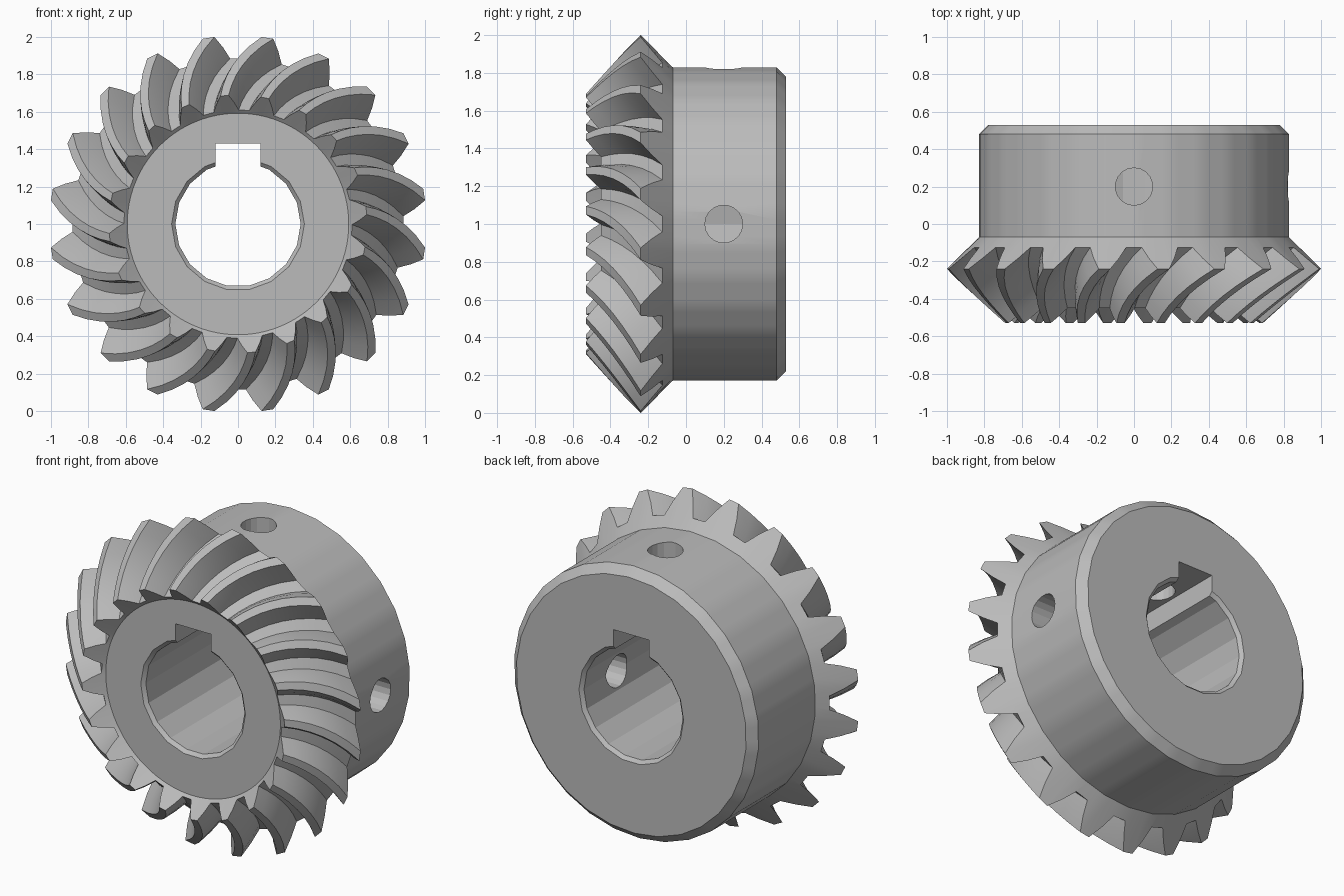
import bpy, bmesh
from math import sin, cos, pi, radians
from mathutils import Matrix

cube = bpy.data.objects.get("Cube")
if cube:
    bpy.data.objects.remove(cube, do_unlink=True)

steel = bpy.data.materials.new("steel_grey")
steel.use_nodes = True
grey = (0.5, 0.5, 0.5, 1)
steel.diffuse_color = grey
steel.node_tree.nodes["Principled BSDF"].inputs["Base Color"].default_value = grey

TEETH, STATIONS = 20, 7
PITCH = 360 / TEETH
TWIST = 15
# Tooth section: (half-angle offset in degrees, height from root to tip)
SECTION = [(-6.3, 0), (-4.2, 0.5), (-1.8, 1), (1.8, 1), (4.2, 0.5), (6.3, 0)]
COUNT = TEETH * len(SECTION)


def polar(r, y, deg):
    """Point around the gear axis, measured from the top."""
    a = radians(deg)
    return (r * sin(a), y, 1 + r * cos(a))


def mix(a, b, t):
    return a + (b - a) * t


def tooth_ring(t):
    """One ring of tooth sections, from the inner end (0) to the outer end (1)."""
    root = mix(0.61, 0.885, t), mix(-0.45, -0.125, t)
    tip = mix(0.69, 1.008, t), mix(-0.53, -0.24, t)
    turn = PITCH / 2 - TWIST * (1 - 0.55 * t - 0.45 * t * t)
    return [polar(mix(root[0], tip[0], h), mix(root[1], tip[1], h), k * PITCH + turn + off)
            for k in range(TEETH) for off, h in SECTION]


def plain_ring(r, y, turn, sides=COUNT):
    """Even ring; fewer sides leave flat facets between its corners."""
    step = 360 / sides
    pts = []
    for i in range(COUNT):
        a = 360 / COUNT * i
        flat = cos(radians(step / 2)) / cos(radians(a % step - step / 2))
        pts.append(polar(r * flat, y, a + turn))
    return pts


def skin(name, rings):
    """Closed solid through a list of equal rings."""
    bm = bmesh.new()
    loops = [[bm.verts.new(p) for p in ring] for ring in rings]
    n = len(loops[0])
    for a, b in zip(loops, loops[1:]):
        for i in range(n):
            j = (i + 1) % n
            bm.faces.new((a[i], a[j], b[j], b[i]))
    bm.faces.new(loops[0])
    bm.faces.new(loops[-1])
    bmesh.ops.recalc_face_normals(bm, faces=bm.faces)
    return to_object(name, bm)


def to_object(name, bm):
    mesh = bpy.data.meshes.new(name)
    bm.to_mesh(mesh)
    bm.free()
    mesh.materials.append(steel)
    obj = bpy.data.objects.new(name, mesh)
    bpy.context.collection.objects.link(obj)
    return obj


# Gear body: recessed front disc, spiral teeth, back cone, chamfered hub
first = PITCH / 2 - 7.5
rings = [plain_ring(0.592, -0.435, first - TWIST)]
rings += [tooth_ring(i / (STATIONS - 1)) for i in range(STATIONS)]
for r, y in [(0.83, -0.07), (0.83, 0.48), (0.78, 0.53)]:
    rings.append(plain_ring(r, y, first, 30))
gear = skin("bevel_gear", rings)

# Shaft bore with a small chamfer at each mouth
bore_profile = [(0.375, -0.455), (0.355, -0.435), (0.335, -0.415),
                (0.335, 0.51), (0.355, 0.53), (0.375, 0.55)]
bore = skin("bore_cutter", [[polar(r, y, 20 * i + 10) for i in range(18)]
                            for r, y in bore_profile])

# Keyway slot along the top of the bore
bm = bmesh.new()
bmesh.ops.create_cube(bm, size=1, matrix=Matrix.Translation((0, 0, 1.23))
                      @ Matrix.Diagonal((0.24, 2, 0.4, 1)))
keyway = to_object("keyway_cutter", bm)


# Set screw holes, one on top and one on the left side
def screw_hole(name, axis_turn, start):
    hole = bmesh.new()
    place = Matrix.Translation(start) @ Matrix.Rotation(axis_turn, 4, 'Y')
    bmesh.ops.create_cone(hole, cap_ends=True, segments=18, radius1=0.1, radius2=0.1,
                          depth=0.8, matrix=place)
    return to_object(name, hole)


top_hole = screw_hole("top_hole_cutter", 0, (0, 0.2, 1.6))
side_hole = screw_hole("side_hole_cutter", pi / 2, (0.6, 0.2, 1))

bpy.ops.object.select_all(action='DESELECT')
gear.select_set(True)
bpy.context.view_layer.objects.active = gear
for cutter in (bore, keyway, top_hole, side_hole):
    mod = gear.modifiers.new(cutter.name, 'BOOLEAN')
    mod.operation = 'DIFFERENCE'
    mod.solver = 'EXACT'
    mod.object = cutter
    bpy.ops.object.modifier_apply(modifier=mod.name)
    bpy.data.objects.remove(cutter, do_unlink=True)

bpy.ops.object.shade_smooth_by_angle(angle=radians(15))
